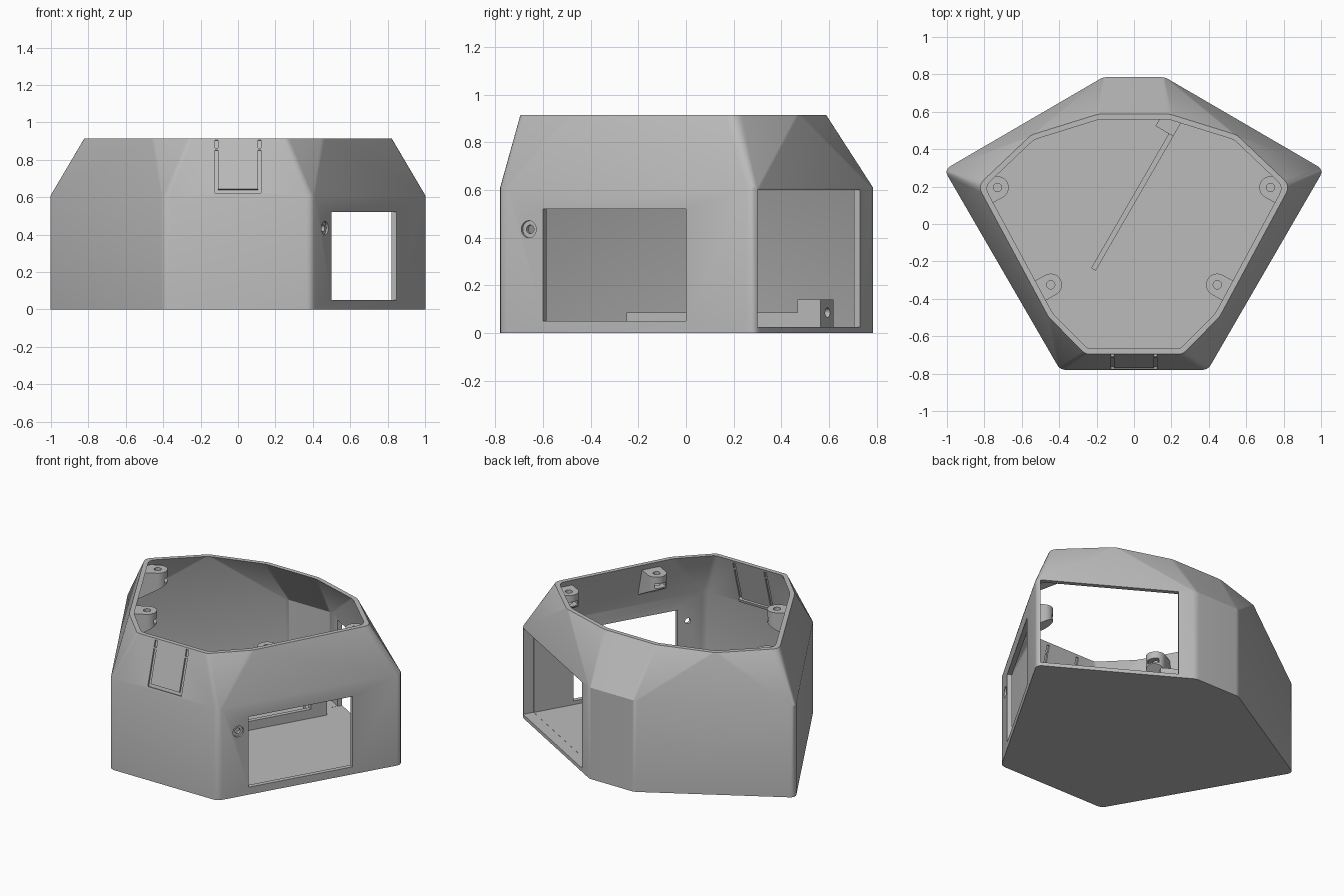
import bpy, bmesh, math
from mathutils import Vector, Matrix

if "Cube" in bpy.data.objects:
    bpy.data.objects.remove(bpy.data.objects["Cube"])

grey = bpy.data.materials.new("matte grey")
grey.use_nodes = True
grey.diffuse_color = (0.5, 0.5, 0.5, 1)
grey.node_tree.nodes["Principled BSDF"].inputs["Base Color"].default_value = (0.5, 0.5, 0.5, 1)

WALL, FLOOR, SHOULDER, TOP = 0.03, 0.025, 0.61, 0.915


def to_object(bm, name):
    bmesh.ops.recalc_face_normals(bm, faces=bm.faces)
    mesh = bpy.data.meshes.new(name)
    bm.to_mesh(mesh)
    bm.free()
    obj = bpy.data.objects.new(name, mesh)
    mesh.materials.append(grey)
    bpy.context.collection.objects.link(obj)
    return obj


def combine(obj, tool, operation="DIFFERENCE"):
    mod = obj.modifiers.new("cut", "BOOLEAN")
    mod.operation, mod.object, mod.solver = operation, tool, "EXACT"
    bpy.context.view_layer.objects.active = obj
    bpy.ops.object.modifier_apply(modifier=mod.name)
    bpy.data.objects.remove(tool)


def box(name, size, matrix):
    bm = bmesh.new()
    bmesh.ops.create_cube(bm, size=1, matrix=matrix @ Matrix.Diagonal((*size, 1)))
    return to_object(bm, name)


def cylinder(name, radius, depth, matrix):
    bm = bmesh.new()
    bmesh.ops.create_cone(bm, cap_ends=True, segments=24, radius1=radius,
                          radius2=radius, depth=depth, matrix=matrix)
    return to_object(bm, name)


def finish(obj):
    bpy.ops.object.select_all(action="DESELECT")
    obj.select_set(True)
    bpy.context.view_layer.objects.active = obj
    bpy.ops.object.shade_smooth_by_angle(angle=math.radians(30))


def frame(origin, direction):
    """Local x along a horizontal direction, z up."""
    angle = math.atan2(direction[1], direction[0])
    return Matrix.Translation(origin) @ Matrix.Rotation(angle, 4, "Z")


# Outlines: right-hand half from front to back, with the rounding of each corner
base_half = [(0.395, -0.78, 0.03), (1.015, 0.29, 0.04), (0.165, 0.785, 0.02)]
rim_half = [(0.26, -0.695, 0.02), (0.457, -0.497, 0.02), (0.835, 0.205, 0.045),
            (0.55, 0.476, 0.02), (0.19, 0.588, 0.02)]


def outline(half, inset):
    full = half + [(-x, y, r) for x, y, r in reversed(half)]
    pts = [Vector(p[:2]) for p in full]
    count = len(pts)
    corners = []
    for i, p in enumerate(pts):
        a = (p - pts[i - 1]).normalized()
        b = (pts[(i + 1) % count] - p).normalized()
        na, nb = Vector((-a.y, a.x)), Vector((-b.y, b.x))
        corners.append(p + (na + nb) * inset / (1 + na.dot(nb)))
    result = []
    for i, p in enumerate(corners):
        r = full[i][2]
        start = p + (corners[i - 1] - p).normalized() * r
        end = p + (corners[(i + 1) % count] - p).normalized() * r
        for k in range(5):
            t = k / 4
            result.append(start * (1 - t) ** 2 + p * 2 * t * (1 - t) + end * t * t)
    return result


def body(name, inset, bottom, top):
    bm = bmesh.new()
    for half, z in ((base_half, bottom), (base_half, SHOULDER), (rim_half, top)):
        for p in outline(half, inset):
            bm.verts.new((p.x, p.y, z))
    hull = bmesh.ops.convex_hull(bm, input=bm.verts)
    spare = {g for g in hull["geom_interior"] + hull["geom_unused"]
             if isinstance(g, bmesh.types.BMVert)}
    bmesh.ops.delete(bm, geom=list(spare), context="VERTS")
    bmesh.ops.dissolve_limit(bm, angle_limit=math.radians(0.3), verts=bm.verts, edges=bm.edges)
    return to_object(bm, name)


# Hollow shell with floor and open top
shell = body("shell", 0, 0, TOP)
combine(shell, body("cavity", WALL, FLOOR, TOP + 0.002))

front_corner, side_corner, back_corner = (Vector(p[:2]) for p in base_half)
side_dir = (side_corner - front_corner).normalized()
back_dir = (back_corner - side_corner).normalized()


def window(start, direction, first, last, low, high):
    mid = start + direction * (first + last) / 2
    place = frame((mid.x, mid.y, (low + high) / 2), direction)
    combine(shell, box("window_cutter", (last - first, 0.14, high - low), place))


# Side window and the open bay in the back wall
window(front_corner, side_dir, 0.18 / side_dir.y, 0.78 / side_dir.y, 0.05, 0.52)
window(side_corner, back_dir, 0.025, 0.44 / back_dir.y, FLOOR - 0.001, 0.6)

# Countersunk socket hole beside the window
spot = front_corner + side_dir * 0.12 / side_dir.y
socket = frame((spot.x, spot.y, 0.435), side_dir) @ Matrix.Rotation(math.pi / 2, 4, "X")
combine(shell, cylinder("socket_recess", 0.036, 0.024, socket))
combine(shell, cylinder("socket_hole", 0.018, 0.2, socket))

# Grooves around the front panel, outside and inside
slope = math.atan2(0.085, TOP - SHOULDER)
for depth in (0, WALL):
    panel = (Matrix.Translation((0, -0.735, 0.77)) @ Matrix.Rotation(-slope, 4, "X")
             @ Matrix.Translation((0, depth, 0)))
    for x in (-0.115, 0.115):
        for z, length in ((-0.03, 0.23), (0.118, 0.045)):
            combine(shell, box("groove", (0.018, 0.022, length),
                               panel @ Matrix.Translation((x, 0, z))))
    combine(shell, box("groove", (0.248, 0.022, 0.02),
                       panel @ Matrix.Translation((0, 0, -0.142))))
finish(shell)

# Screw bosses under the rim: D-shaped, with a sloping underside and a nut slot
BOSS_TOP, RADIUS = 0.875, 0.06


def screw_boss(name, x, y, side):
    place = frame((x, y, 0), (0.87 * side, -0.48))
    arc = [(-RADIUS * math.sin(a), RADIUS * math.cos(a))
           for a in (math.pi * k / 12 for k in range(13))]
    profile = [(0.2, RADIUS)] + arc + [(0.2, -RADIUS)]
    bm = bmesh.new()
    upper = [bm.verts.new(place @ Vector((u, v, BOSS_TOP))) for u, v in profile]
    lower = [bm.verts.new(place @ Vector((u, v, 0.76 - 0.55 * u))) for u, v in profile]
    bm.faces.new(upper)
    bm.faces.new(lower)
    for i in range(len(profile)):
        bm.faces.new((upper[i - 1], upper[i], lower[i], lower[i - 1]))
    boss = to_object(bm, name)
    combine(boss, body("trim", 0.012, 0, TOP), "INTERSECT")
    combine(boss, cylinder("screw_hole", 0.022, 0.16,
                           place @ Matrix.Translation((0, 0, BOSS_TOP))))
    combine(boss, box("nut_slot", (0.1, 0.075, 0.028),
                      place @ Matrix.Translation((-0.02, 0, 0.815))))
    finish(boss)


for side, label in ((1, "left"), (-1, "right")):
    screw_boss(f"rear_boss_{label}", 0.73 * side, 0.195, side)
    screw_boss(f"front_boss_{label}", 0.445 * side, -0.325, side)

# Low rib across the floor, ending in a drilled block
rib = frame((-0.205, -0.25, FLOOR), (0.5, 0.866))
finish(box("floor_rib", (0.9, 0.028, 0.062), rib @ Matrix.Translation((0.45, 0.014, 0.029))))
block = box("rib_block", (0.11, 0.11, 0.117), rib @ Matrix.Translation((0.885, 0.055, 0.0565)))
drill = rib @ Matrix.Translation((0.885, 0.06, 0.06)) @ Matrix.Rotation(math.pi / 2, 4, "Y")
combine(block, cylinder("block_hole", 0.02, 0.3, drill))
finish(block)
